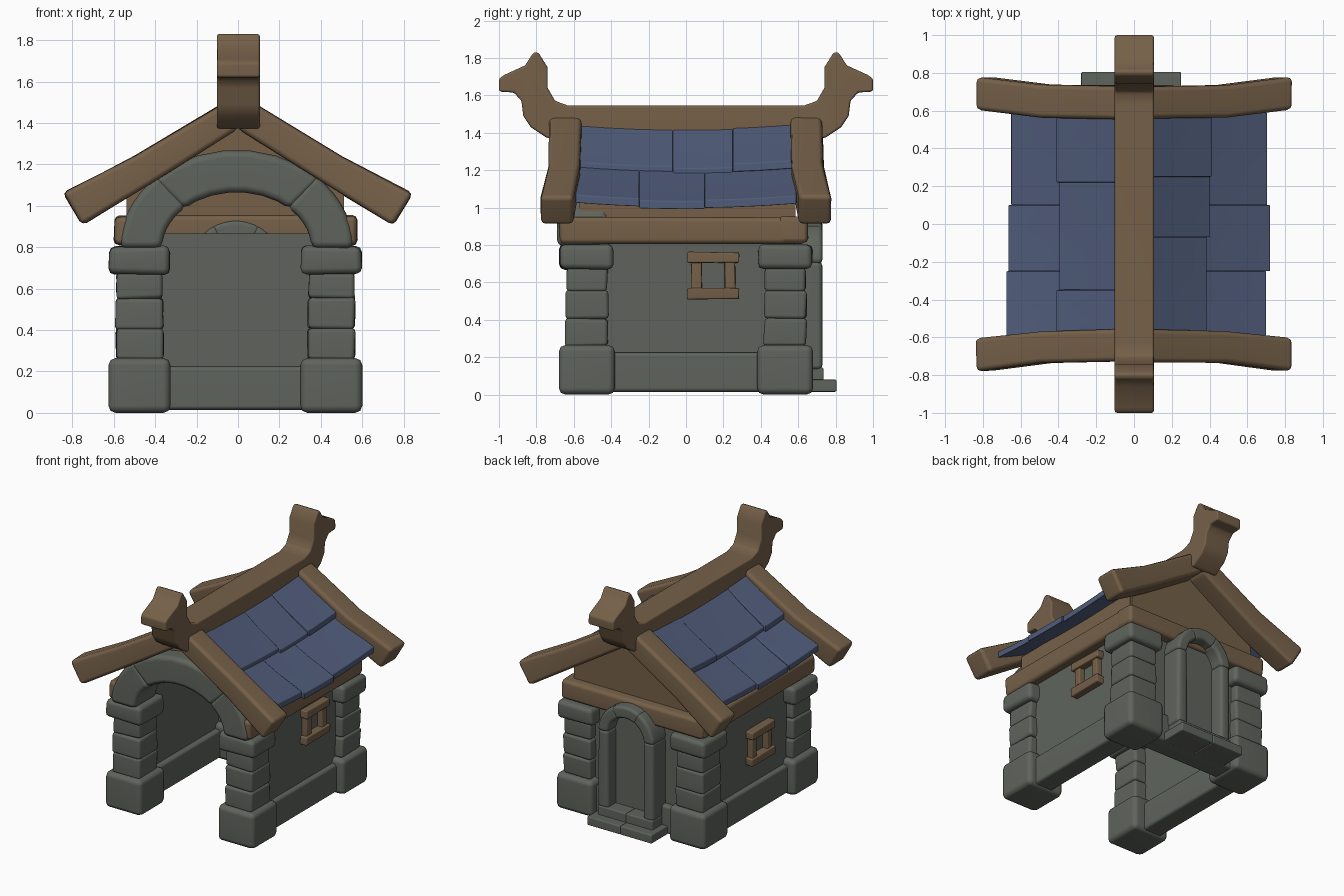
import bpy, bmesh, math, random
from mathutils import Vector

if "Cube" in bpy.data.objects:
    bpy.data.objects.remove(bpy.data.objects["Cube"])

random.seed(4)
OFF = -0.0125  # the stone body sits slightly left of the roof's centre


def material(name, rgb):
    m = bpy.data.materials.new(name)
    m.diffuse_color = (*rgb, 1)
    m.use_nodes = True
    m.node_tree.nodes["Principled BSDF"].inputs["Base Color"].default_value = m.diffuse_color
    return m


STONE = material("grey stone", (0.115, 0.127, 0.108))
WOOD = material("brown wood", (0.180, 0.118, 0.066))
SLATE = material("blue slate", (0.080, 0.107, 0.195))


def loft(name, rings, mat, bevel=0.02, jitter=0.0):
    """Closed solid through matching rings of points, with softened edges."""
    bm = bmesh.new()
    rows = [[bm.verts.new(Vector(p) + Vector([random.uniform(-jitter, jitter) for _ in range(3)]))
             for p in ring] for ring in rings]
    n = len(rows[0])
    for a, b in zip(rows, rows[1:]):
        for i in range(n):
            bm.faces.new((a[i], a[(i + 1) % n], b[(i + 1) % n], b[i]))
    bm.faces.new(rows[0])
    bm.faces.new(rows[-1])
    bmesh.ops.recalc_face_normals(bm, faces=bm.faces)
    me = bpy.data.meshes.new(name)
    bm.to_mesh(me)
    bm.free()
    me.materials.append(mat)
    me.shade_smooth()
    ob = bpy.data.objects.new(name, me)
    bpy.context.collection.objects.link(ob)
    if bevel:
        mod = ob.modifiers.new("Bevel", 'BEVEL')
        mod.width, mod.segments = bevel, 2
        mod.limit_method, mod.angle_limit = 'ANGLE', math.radians(40)
        ob.modifiers.new("Normals", 'WEIGHTED_NORMAL')
    else:
        me.set_sharp_from_angle(angle=math.radians(40))
    return ob


def box(name, x, y, z, mat, bevel=0.02, jitter=0.0):
    rings = [[(x[0], y[0], h), (x[1], y[0], h), (x[1], y[1], h), (x[0], y[1], h)] for h in z]
    return loft(name, rings, mat, bevel, jitter)


def profile_xz(name, pts, y0, y1, mat, bevel=0.02):
    return loft(name, [[(x, y, z) for x, z in pts] for y in (y0, y1)], mat, bevel)


def ellipse(a, b, z0, t0, t1, n, cx=0.0):
    angles = [math.radians(t0 + (t1 - t0) * i / n) for i in range(n + 1)]
    return [(cx + a * math.cos(t), z0 + b * math.sin(t)) for t in angles]


def arch(name, z0, outer, inner, y0, y1, breaks, bevel, lap, cx):
    """Wedge stones along an elliptical arch; lap closes the joints."""
    for i, (t0, t1) in enumerate(zip(breaks, breaks[1:])):
        t0 -= lap if t0 > 0 else 0
        t1 += lap if t1 < 180 else 0
        pts = ellipse(*outer, z0, t0, t1, 7, cx) + ellipse(*inner, z0, t1, t0, 7, cx)
        profile_xz(f"{name}_{i}", pts, y0, y1, STONE, bevel)


# Corner pillars: base block, three stones, cap
for sx in (-1, 1):
    for sy in (-1, 1):
        cx, cy = sx * 0.463 + OFF, sy * 0.53
        for part, h, z0, z1, bev in (("base", 0.15, 0.0, 0.265, 0.035), ("stone_low", 0.114, 0.255, 0.408, 0.02),
                                     ("stone_mid", 0.114, 0.402, 0.555, 0.02), ("stone_top", 0.109, 0.55, 0.68, 0.02),
                                     ("cap", 0.146, 0.67, 0.805, 0.03)):
            box(f"pillar_{part}", (cx - h, cx + h), (cy - h, cy + h), (z0, z1), STONE, bev,
                0.0 if part == "base" else 0.005)

# Side walls with sills, wall beams and attic boards
for s in (-1, 1):
    def span(a, b):
        return sorted((s * a + OFF, s * b + OFF))
    box("side_wall", span(0.44, 0.52), (-0.5, 0.5), (0.1, 0.86), STONE, 0)
    box("side_sill", span(0.40, 0.555), (-0.5, 0.5), (0.015, 0.225), STONE, 0.02)
    box("side_beam", span(0.43, 0.585), (-0.675, 0.64), (0.808, 0.95), WOOD, 0.025, 0.005)
    box("attic_board", span(0.45, 0.525), (-0.57, 0.57), (0.93, 1.09), WOOD, 0)
    # Window frame: the left one sits lower and nearer the middle
    yc, zc = (0.145, 0.637) if s > 0 else (-0.08, 0.51)
    for dz in (-0.097, 0.098):
        box("window_rail", span(0.49, 0.575), (yc - 0.137, yc + 0.137),
            (zc + dz - 0.03, zc + dz + 0.027), WOOD, 0.008, 0.004)
    for dy in (-0.09, 0.09):
        box("window_post", span(0.49, 0.56), (yc + dy - 0.028, yc + dy + 0.028),
            (zc - 0.085, zc + 0.085), WOOD, 0.008, 0.003)

# Back wall
box("back_wall", (-0.45, 0.43), (0.47, 0.58), (0.1, 0.865), STONE, 0)
box("back_sill", (-0.42, 0.41), (0.45, 0.62), (0.015, 0.225), STONE, 0.02)
box("back_beam", (-0.595, 0.575), (0.50, 0.655), (0.808, 0.953), WOOD, 0.025, 0.005)

# Gables: full at the back, cut around the arch at the front
gable = [(0.51, 0.93), (0.51, 1.08), (0.38, 1.17), (0, 1.43), (-0.38, 1.17), (-0.535, 1.08), (-0.535, 0.93)]
profile_xz("back_gable", gable, 0.52, 0.585, WOOD, 0)
profile_xz("front_gable", gable + ellipse(0.49, 0.39, 0.8, 160, 20, 14), -0.57, -0.51, WOOD, 0)

# Front arch: three long stones
arch("front_arch", 0.795, (0.565, 0.475), (0.36, 0.27), -0.69, -0.42, (0, 46, 134, 180), 0.035, 2.0, OFF / 2)

# Back door with stone frame and steps
DX = -0.01
box("door_panel", (DX - 0.17, DX + 0.17), (0.56, 0.63), (0.1, 0.72), STONE, 0)
profile_xz("door_panel_top", ellipse(0.17, 0.17, 0.7, 0, 180, 10, DX), 0.56, 0.63, STONE, 0)
for s in (-1, 1):
    xs = sorted((DX + s * 0.145, DX + s * 0.23))
    box("door_jamb", xs, (0.55, 0.73), (0.13, 0.715), STONE, 0.025, 0.004)
arch("door_arch", 0.70, (0.23, 0.23), (0.145, 0.14), 0.485, 0.73, (0, 62, 118, 180), 0.022, 4.0, DX)
for x0, x1 in ((-0.28, -0.02), (-0.02, 0.25)):
    box("lower_step", (x0, x1), (0.6, 0.805), (0.015, 0.08), STONE, 0.008)
    box("upper_step", (x0 * 0.85, x1 * 0.85), (0.58, 0.735), (0.05, 0.145), STONE, 0.008)

# Sloping gable rafters, flaring outwards at their lower ends
RAFTER = (((0, 1.54), (0, 1.37), 0.555, 0.73), ((0.50, 1.24), (0.42, 1.105), 0.565, 0.735),
          ((0.845, 1.06), (0.75, 0.905), 0.605, 0.78))
for sx in (-1, 1):
    for sy in (-1, 1):
        rings = [[(sx * t[0], sy * y0, t[1]), (sx * t[0], sy * y1, t[1]),
                  (sx * b[0], sy * y1, b[1]), (sx * b[0], sy * y0, b[1])] for t, b, y0, y1 in RAFTER]
        loft("rafter", rings, WOOD, 0.025, 0.004)


# Slate roof: two overlapping rows of sagging tiles on each side
def slate(s, x0, z0, x1, z1, y0, y1):
    def ring(x, z):
        pts = []
        for dz in (0, -0.045):
            ys = [y0 + (y1 - y0) * i / 3 for i in range(4)]
            for y in (ys if dz == 0 else ys[::-1]):
                pts.append((s * x, y, z + dz - 0.025 * (1 - (y / 0.6) ** 2)))
        return pts
    xm, zm = (x0 + x1) / 2, (z0 + z1) / 2 - 0.008
    loft("roof_slate", [ring(x0, z0), ring(xm, zm), ring(x1, z1)], SLATE, 0.005)


UPPER = {1: (-0.59, -0.07, 0.25, 0.59), -1: (-0.59, -0.35, 0.22, 0.59)}  # tile joints along y
LOWER = {1: (-0.59, -0.25, 0.1, 0.59), -1: (-0.59, -0.25, 0.1, 0.59)}
for s in (-1, 1):
    for i in range(3):
        upper = ((0.385, 0.40, 0.41) if s > 0 else (0.41, 0.395, 0.41))[i]
        lower = ((0.70, 0.72, 0.705) if s > 0 else (0.675, 0.665, 0.65))[i]
        slate(s, 0.03, 1.495, upper, (1.245, 1.235, 1.255)[i], *UPPER[s][i:i + 2])
        slate(s, 0.30, 1.262, lower, (1.07, 1.06, 1.065)[i], *LOWER[s][i:i + 2])

# Ridge beam with a carved animal head at each end
head = [(0.63, 1.545), (0.70, 1.57), (0.74, 1.64), (0.74, 1.75), (0.79, 1.83), (0.815, 1.83),
        (0.86, 1.76), (0.97, 1.71), (1.0, 1.69), (1.0, 1.62), (0.92, 1.615), (0.88, 1.57),
        (0.87, 1.49), (0.83, 1.43), (0.74, 1.37), (0.70, 1.38)]
outline = head + [(-y, z) for y, z in reversed(head)]
loft("ridge_beam", [[(x, y, z) for y, z in outline] for x in (-0.102, 0.106)], WOOD, 0.025)
